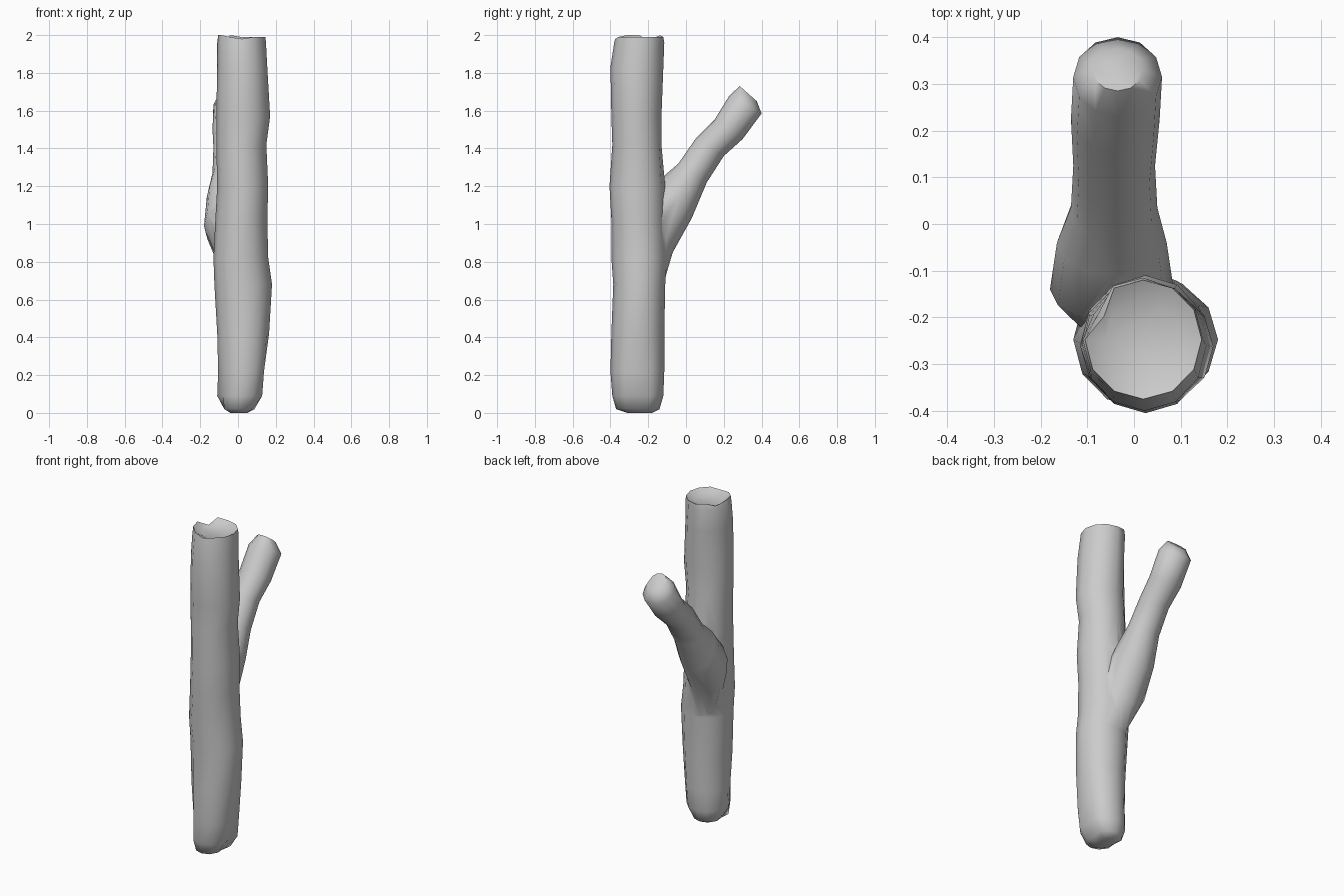
import bpy, bmesh, math

if "Cube" in bpy.data.objects:
    bpy.data.objects.remove(bpy.data.objects["Cube"])

SIDES = 12


def limb(name, rings, dents):
    """Loft rings (y1, z1, y2, z2, xmin, xmax); dents maps (ring, side) to a radius factor."""
    bm = bmesh.new()
    loops = []
    for r, (y1, z1, y2, z2, x1, x2) in enumerate(rings):
        loop = []
        for i in range(SIDES):
            a = math.tau * i / SIDES
            k = dents.get((r, i), 1.0)
            c, s = math.cos(a) * k / 2, math.sin(a) * k / 2
            loop.append(bm.verts.new(((x1 + x2) / 2 + (x2 - x1) * c,
                                      (y1 + y2) / 2 + (y2 - y1) * s,
                                      (z1 + z2) / 2 + (z2 - z1) * s)))
        loops.append(loop)
    for a, b in zip(loops, loops[1:]):
        for i in range(SIDES):
            j = (i + 1) % SIDES
            bm.faces.new((a[i], a[j], b[j], b[i]))
    bm.faces.new(loops[0][::-1])
    bm.faces.new(loops[-1])
    bmesh.ops.recalc_face_normals(bm, faces=bm.faces)
    mesh = bpy.data.meshes.new(name)
    bm.to_mesh(mesh)
    bm.free()
    ob = bpy.data.objects.new(name, mesh)
    bpy.context.collection.objects.link(ob)
    return ob


# Trunk: rounded foot, gently lumpy shaft, sunken sawn top
def level(z, y1, y2, x1, x2):
    return (y1, z, y2, z, x1, x2)


trunk = limb("trunk", [
    level(0.00, -0.31, -0.18, -0.04, 0.05),
    level(0.02, -0.37, -0.14, -0.085, 0.10),
    level(0.09, -0.39, -0.12, -0.11, 0.145),
    level(0.22, -0.40, -0.115, -0.105, 0.155),
    level(0.42, -0.395, -0.115, -0.11, 0.17),
    level(0.68, -0.385, -0.11, -0.125, 0.18),
    level(0.82, -0.395, -0.10, -0.13, 0.16),
    level(1.02, -0.395, -0.11, -0.12, 0.155),
    level(1.20, -0.405, -0.11, -0.11, 0.16),
    level(1.42, -0.39, -0.125, -0.115, 0.15),
    level(1.57, -0.395, -0.13, -0.115, 0.17),
    level(1.83, -0.40, -0.12, -0.11, 0.155),
    level(1.96, -0.38, -0.115, -0.11, 0.148),
    level(1.99, -0.375, -0.12, -0.105, 0.145),
    level(1.965, -0.33, -0.17, -0.06, 0.10),
], {
    # bark grooves at the foot and a split at the top
    (1, 0): 0.72, (2, 0): 0.76, (3, 0): 0.86, (4, 0): 0.96,
    (1, 6): 0.8, (2, 7): 0.88, (3, 7): 0.92, (1, 11): 0.9,
    (11, 5): 0.95, (12, 5): 0.85, (13, 5): 0.78,
    (12, 2): 0.96, (9, 3): 0.96, (7, 8): 0.96,
})
# Uneven rim
for v in trunk.data.vertices[13 * SIDES:14 * SIDES]:
    v.co.z += {4: 0.01, 6: 0.01, 7: 0.01, 5: -0.02, 9: -0.01}.get(v.index % SIDES, 0)

# Side branch: wide flare inside the trunk, blunt tip
branch = limb("branch", [
    (-0.12, 0.68, -0.29, 0.93, -0.10, 0.09),
    (-0.07, 0.85, -0.21, 1.13, -0.18, 0.085),
    (0.03, 1.03, -0.11, 1.26, -0.165, 0.07),
    (0.11, 1.22, -0.04, 1.32, -0.135, 0.05),
    (0.20, 1.36, 0.05, 1.45, -0.13, 0.045),
    (0.30, 1.45, 0.15, 1.55, -0.135, 0.055),
    (0.40, 1.585, 0.23, 1.68, -0.13, 0.06),
    (0.375, 1.65, 0.285, 1.73, -0.09, 0.02),
], {(2, 2): 0.95, (5, 4): 0.95})

# Fuse branch into trunk
mod = trunk.modifiers.new("join", "BOOLEAN")
mod.operation = "UNION"
mod.solver = "EXACT"
mod.object = branch
bpy.context.view_layer.objects.active = trunk
trunk.select_set(True)
branch.select_set(False)
bpy.ops.object.modifier_apply(modifier=mod.name)
bpy.data.objects.remove(branch)
bpy.ops.object.shade_smooth_by_angle(angle=math.radians(65))
